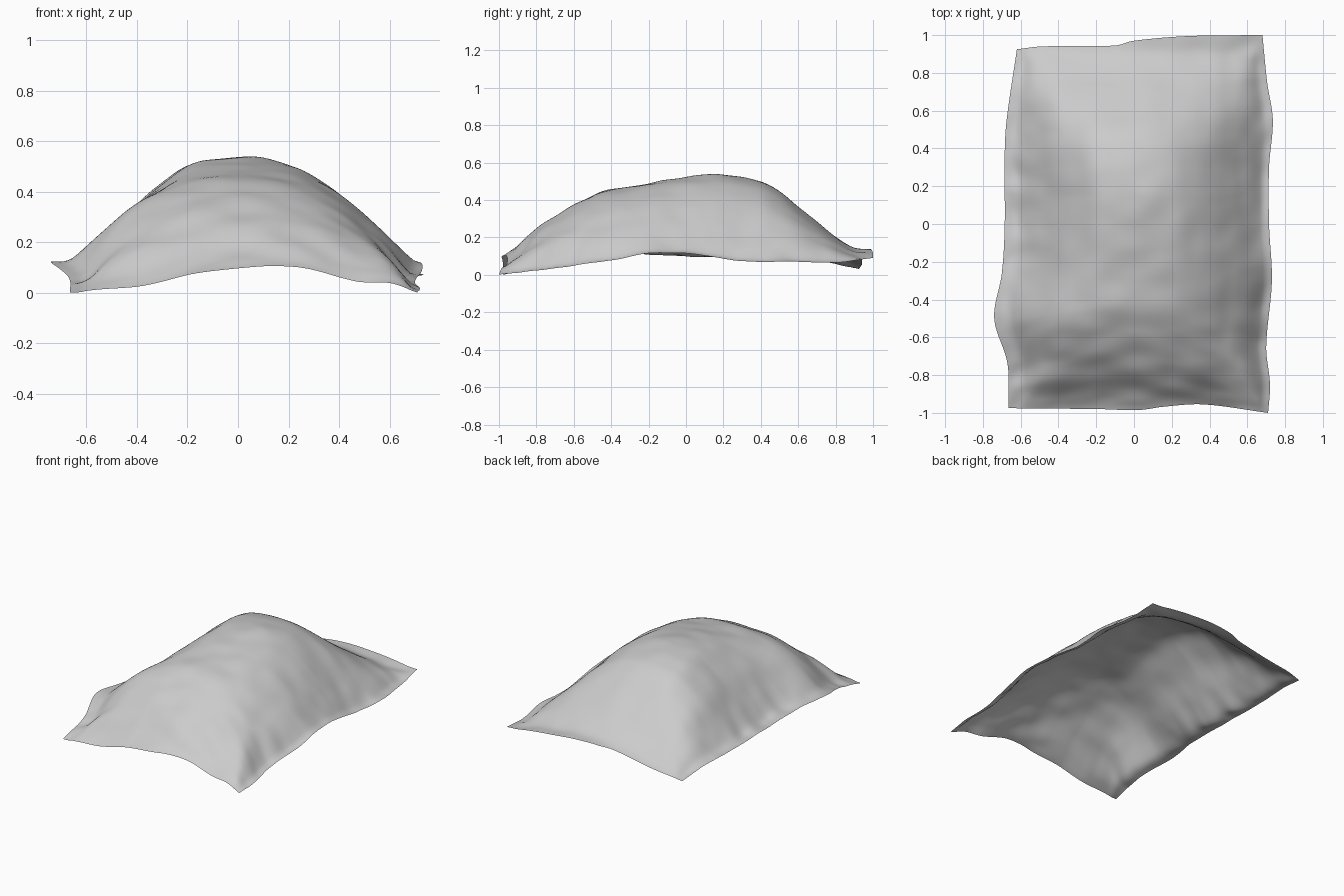
import bpy
import bmesh
from mathutils import Vector, noise

if "Cube" in bpy.data.objects:
    bpy.data.objects.remove(bpy.data.objects["Cube"], do_unlink=True)


def curve(*pts):
    """Smooth curve through (position, value) points."""
    def slope(i):
        a, b = pts[max(i - 1, 0)], pts[min(i + 1, len(pts) - 1)]
        return (b[1] - a[1]) / (b[0] - a[0])

    def sample(t):
        t = min(max(t, pts[0][0]), pts[-1][0])
        i = 0
        while i < len(pts) - 2 and t > pts[i + 1][0]:
            i += 1
        (x0, y0), (x1, y1) = pts[i], pts[i + 1]
        w = x1 - x0
        s = (t - x0) / w
        return ((1 + 2 * s) * (1 - s) ** 2 * y0 + s * (1 - s) ** 2 * w * slope(i)
                + s * s * (3 - 2 * s) * y1 + s * s * (s - 1) * w * slope(i + 1))
    return sample


def mix(a, b, t):
    return a + (b - a) * t


def clamp(t):
    return min(max(t, 0), 1)


# Outline of the cloth seen from above
front_y = curve((-1, -.975), (-.3, -.98), (0, -.985), (.2, -.967), (.5, -.955), (1, -1))
back_y = curve((-1, .925), (-.8, .94), (-.2, .945), (-.05, .97), (.4, .995), (1, 1))
left_x = curve((-1, -.665), (-.75, -.67), (-.5, -.74), (-.25, -.7), (0, -.685),
               (.4, -.685), (.6, -.675), (1, -.62))
right_x = curve((-1, .71), (-.85, .72), (-.65, .7), (-.3, .73), (0, .715),
                (.3, .715), (.55, .735), (.75, .705), (1, .68))

# Height of each hem
front_z = curve((-1, .01), (-.6, .03), (-.3, .08), (0, .105), (.3, .105),
                (.65, .045), (.85, .045), (1, .01))
back_z = curve((-1, .045), (-.6, .08), (0, .145), (.4, .14), (1, .1))
left_z = curve((-1, .01), (-.75, .07), (-.5, .13), (0, .11), (.5, .1), (.8, .08), (1, .045))
right_z = curve((-1, .01), (-.7, .045), (-.4, .09), (-.2, .125), (.05, .12),
                (.3, .085), (.6, .08), (.8, .075), (1, .1))

# Bulge across and along the cloth, from 0 at the hem to 1 at the crown
across = curve((-.7, 0), (-.65, 0), (-.6, .05), (-.5, .29), (-.4, .56), (-.3, .76),
               (-.2, .93), (-.1, .99), (.05, 1), (.2, .91), (.3, .77), (.4, .59),
               (.5, .36), (.6, .11), (.66, 0), (.7, 0))
along = curve((-1, 0), (-.96, .02), (-.9, .1), (-.8, .28), (-.7, .43), (-.6, .56),
              (-.45, .74), (-.3, .81), (-.1, .92), (.17, 1), (.4, .9), (.5, .76),
              (.6, .55), (.7, .35), (.8, .16), (.9, .02), (1, 0))
CROWN = .545


def hem_surface(u, v):
    """Height of a sheet stretched between the four hems."""
    s, t = (u + 1) / 2, (v + 1) / 2
    corners = mix(mix(front_z(-1), front_z(1), s), mix(back_z(-1), back_z(1), s), t)
    return mix(front_z(u), back_z(u), t) + mix(left_z(v), right_z(v), s) - corners


def bulge(u, y):
    """Rounded dome, fuller towards the front, its ridge leaning aside at the back."""
    lean = .07 * clamp((y - .15) * 2) * (1 - u * u)
    p, r = max(across(u * .69 + lean), .001), max(along(y), .001)
    n = mix(1.9, 1.1, clamp(y + .5))
    return (p ** -n + r ** -n - 1) ** (-1 / n)


def wrinkles(x, y, u, v):
    """Folds lying along the hems, strongest on the front and the sides."""
    front = clamp((-y - .35) * 2)
    side = clamp((abs(u) - .5) * 2.5) * (1 - front * .5)
    fade = clamp((1 - max(abs(u), abs(v))) * 12 + .3)
    ring = y + .25 * x * x
    folds = front * noise.noise(Vector((x * 5, ring * 11, 2)))
    folds += side * noise.noise(Vector((x * 9, y * 8, 7)))
    soft = noise.noise(Vector((x * 6, y * 7, 4)))
    return fade * (.013 * folds + .007 * soft)


# Draped cloth
bm = bmesh.new()
bmesh.ops.create_grid(bm, x_segments=90, y_segments=120, size=1)
for vert in bm.verts:
    u, v = vert.co.x, vert.co.y
    x = mix(left_x(v), right_x(v), (u + 1) / 2)
    y = mix(front_y(u), back_y(u), (v + 1) / 2)
    z = mix(hem_surface(u, v), CROWN, bulge(u, y)) + wrinkles(x, y, u, v)
    vert.co = (x, y, z)
lowest = min(vert.co.z for vert in bm.verts)
bmesh.ops.translate(bm, verts=bm.verts, vec=(0, 0, -lowest))
mesh = bpy.data.meshes.new("draped_cloth")
bm.to_mesh(mesh)
bm.free()
mesh.shade_smooth()

grey = bpy.data.materials.new("light_grey_fabric")
grey.use_nodes = True
colour = (.6, .6, .6, 1)
grey.diffuse_color = colour
grey.node_tree.nodes["Principled BSDF"].inputs["Base Color"].default_value = colour
mesh.materials.append(grey)

cloth = bpy.data.objects.new("draped_cloth", mesh)
bpy.context.collection.objects.link(cloth)
